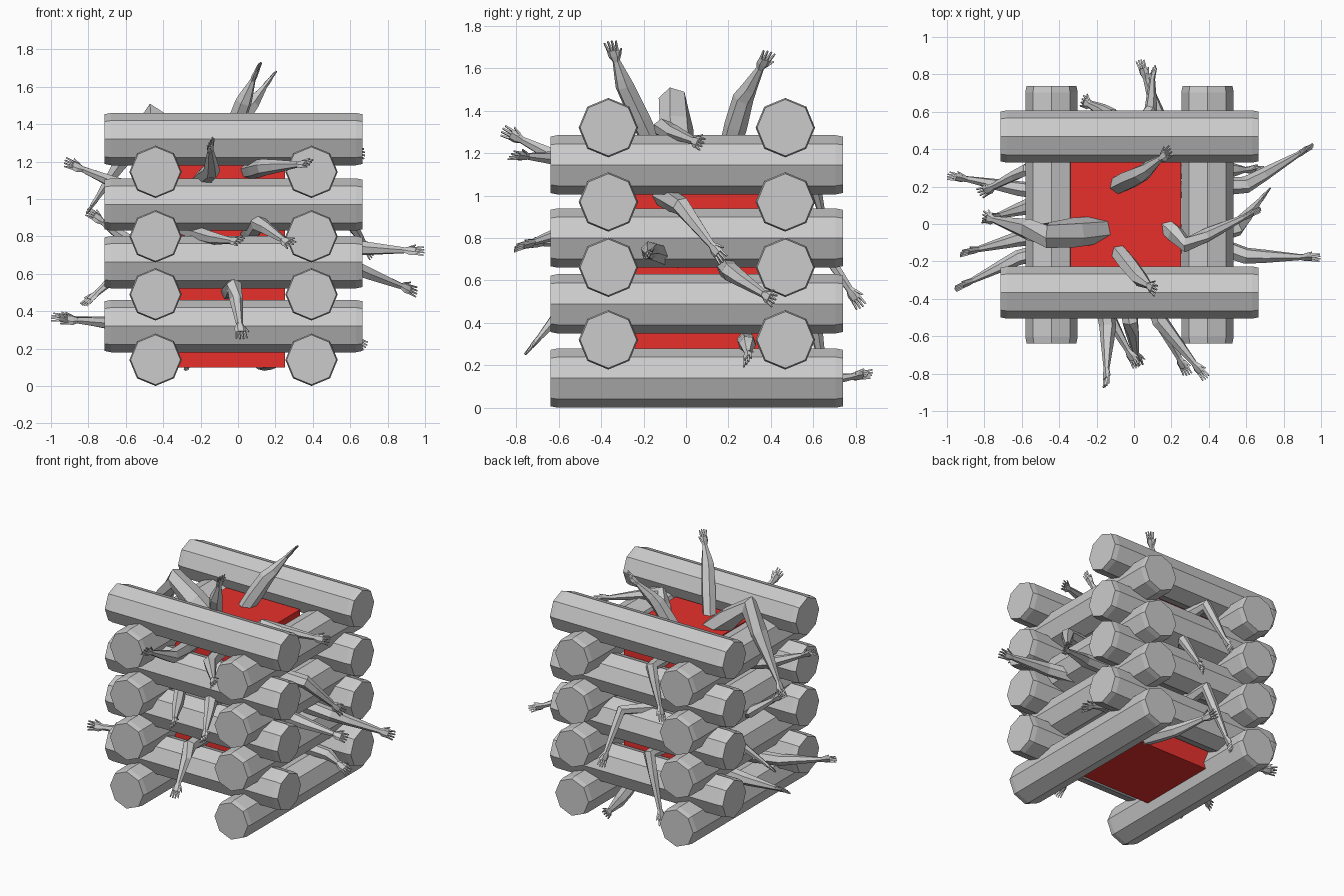
import bpy, bmesh
from math import cos, sin, pi
from mathutils import Vector

if "Cube" in bpy.data.objects:
    bpy.data.objects.remove(bpy.data.objects["Cube"])


def finish(name, bm):
    bmesh.ops.recalc_face_normals(bm, faces=bm.faces[:])
    me = bpy.data.meshes.new(name)
    bm.to_mesh(me)
    bm.free()
    ob = bpy.data.objects.new(name, me)
    bpy.context.collection.objects.link(ob)
    return ob


def tube(bm, stations, n):
    """Skin rings given as (centre, side, up, side radius, up radius), capped."""
    rings = []
    for c, s, u, rs, ru in stations:
        rings.append([bm.verts.new(c + s * (rs * cos(2 * pi * i / n)) + u * (ru * sin(2 * pi * i / n)))
                      for i in range(n)])
    for a, b in zip(rings, rings[1:]):
        for i in range(n):
            j = (i + 1) % n
            bm.faces.new((a[i], a[j], b[j], b[i]))
    bm.faces.new(rings[0][::-1])
    bm.faces.new(rings[-1])


# Octagonal logs with chamfered ends
X, Y, Z = Vector((1, 0, 0)), Vector((0, 1, 0)), Vector((0, 0, 1))


def log(name, centre, axis):
    side = Y if axis == X else X
    h, c = 0.689, 0.035
    bm = bmesh.new()
    tube(bm, [(Vector(centre) + axis * t, side, Z, r, r)
              for t, r in ((-h, 0.133), (c - h, 0.14), (h - c, 0.14), (h, 0.133))], 8)
    finish(name, bm)


for k, (zy, zx) in enumerate(((0.14, 0.32), (0.49, 0.662), (0.80, 0.97), (1.145, 1.32))):
    for x in (-0.441, 0.393):
        log(f"depth_log_{k}", (x, 0.05, zy), Y)
    for y in (-0.366, 0.468):
        log(f"cross_log_{k}", (-0.024, y, zx), X)

# Red core box
bm = bmesh.new()
bmesh.ops.create_cube(bm, size=1)
bmesh.ops.scale(bm, vec=(0.59, 0.59, 1.15), verts=bm.verts[:])
bmesh.ops.translate(bm, vec=(-0.045, 0.055, 0.675), verts=bm.verts[:])
core = finish("red_core", bm)
red = bpy.data.materials.new("red")
red.diffuse_color = (0.8, 0.03, 0.025, 1)
red.use_nodes = True
red.node_tree.nodes["Principled BSDF"].inputs["Base Color"].default_value = red.diffuse_color
core.data.materials.append(red)


# Reaching arm: upper arm, elbow, forearm, palm and five fingers
def arm(name, base, elbow, tip, r=0.05):
    b, e, t = Vector(base), Vector(elbow), Vector(tip)
    d1, d2 = (e - b).normalized(), (t - e).normalized()
    ref = Vector((0.45, 0.6, 0.65))

    def frame(d):
        s = (ref - d * ref.dot(d)).normalized()
        return s, d.cross(s)

    s1, u1 = frame(d1)
    sm, um = frame((d1 + d2).normalized())
    s2, u2 = frame(d2)
    wrist = t - d2 * 0.11
    bm = bmesh.new()
    tube(bm, [(b, s1, u1, r * 0.9, r * 0.9),
              (b.lerp(e, 0.5), s1, u1, r, r),
              (e, sm, um, r * 0.9, r * 0.9),
              (e.lerp(wrist, 0.35), s2, u2, r * 0.72, r * 0.72),
              (wrist, s2, u2, 0.019, 0.015)], 6)
    tube(bm, [(wrist, s2, u2, 0.018, 0.014),
              (wrist + d2 * 0.03, s2, u2, 0.031, 0.014),
              (wrist + d2 * 0.06, s2, u2, 0.029, 0.011)], 6)
    for i in range(4):
        k = i - 1.5
        p = wrist + d2 * 0.055 + s2 * (k * 0.014)
        q = p + d2 * (0.055 - 0.005 * abs(k)) + s2 * (k * 0.005)
        tube(bm, [(p, s2, u2, 0.008, 0.008), (q, s2, u2, 0.005, 0.005)], 4)
    p = wrist + d2 * 0.02 + s2 * 0.02
    tube(bm, [(p, s2, u2, 0.009, 0.009),
              (p + d2 * 0.04 + s2 * 0.022, s2, u2, 0.005, 0.005)], 4)
    finish(name, bm)


# Arms from the open top
arm("top_arm", (-.09, -.14, 1.2), (.03, -.29, 1.52), (.12, -.36, 1.73))
arm("top_arm", (-.10, .2, 1.2), (.04, .27, 1.46), (.2, .395, 1.68), .055)
arm("top_arm", (-.17, -.03, 1.2), (-.46, -.06, 1.44), (-.81, .04, .92), .08)
arm("top_arm", (.16, .0, 1.2), (.28, -.11, 1.32), (.68, .08, 1.24), .05)
# Arms through the front gaps
arm("front_arm", (-.2, -.2, 1.1), (-.14, -.55, 1.15), (-.15, -.87, 1.31))
arm("front_arm", (.05, -.2, 1.15), (.14, -.52, 1.17), (.39, -.83, 1.19))
arm("front_arm", (-.3, -.2, .84), (-.13, -.5, .79), (.02, -.77, .77), .04)
arm("front_arm", (.05, -.2, .8), (.11, -.46, .87), (.29, -.81, .75))
arm("front_arm", (-.05, -.2, .5), (-.02, -.52, .53), (.02, -.76, .25))
# Arms through the back gaps
arm("back_arm", (.2, .3, .14), (.13, .58, .12), (.03, .88, .16), .045)
arm("back_arm", (-.15, .3, .78), (.09, .61, .8), (.1, .83, .47), .04)
arm("back_arm", (-.1, .3, 1.14), (-.13, .58, 1.16), (-.28, .66, .83), .045)
arm("back_arm", (-.1, .3, .5), (-.12, .59, .53), (-.28, .66, .08), .045)
# Arms through the left gaps
arm("left_arm", (-.3, -.05, 1.0), (-.62, -.08, 1.07), (-.93, -.16, 1.2), .045)
arm("left_arm", (-.3, -.1, .33), (-.62, -.18, .33), (-.96, -.35, .36), .045)
arm("left_arm", (-.3, .15, .33), (-.62, .19, .33), (-1.0, .26, .37), .045)
arm("left_arm", (-.3, .25, .65), (-.58, .29, .65), (-.83, .16, .43), .04)
arm("left_arm", (-.3, .1, .72), (-.58, .09, .77), (-.81, .02, .94), .045)
# Arms through the right gaps
arm("right_arm", (.2, -.03, .7), (.6, -.17, .74), (1.0, -.18, .72))
arm("right_arm", (.2, .18, .68), (.6, .21, .64), (.96, .42, .5))
arm("right_arm", (.22, -.12, 1.0), (.55, -.02, .95), (.72, .18, .69))
arm("right_arm", (.2, .28, .32), (.52, .29, .3), (.69, .29, .21), .045)
